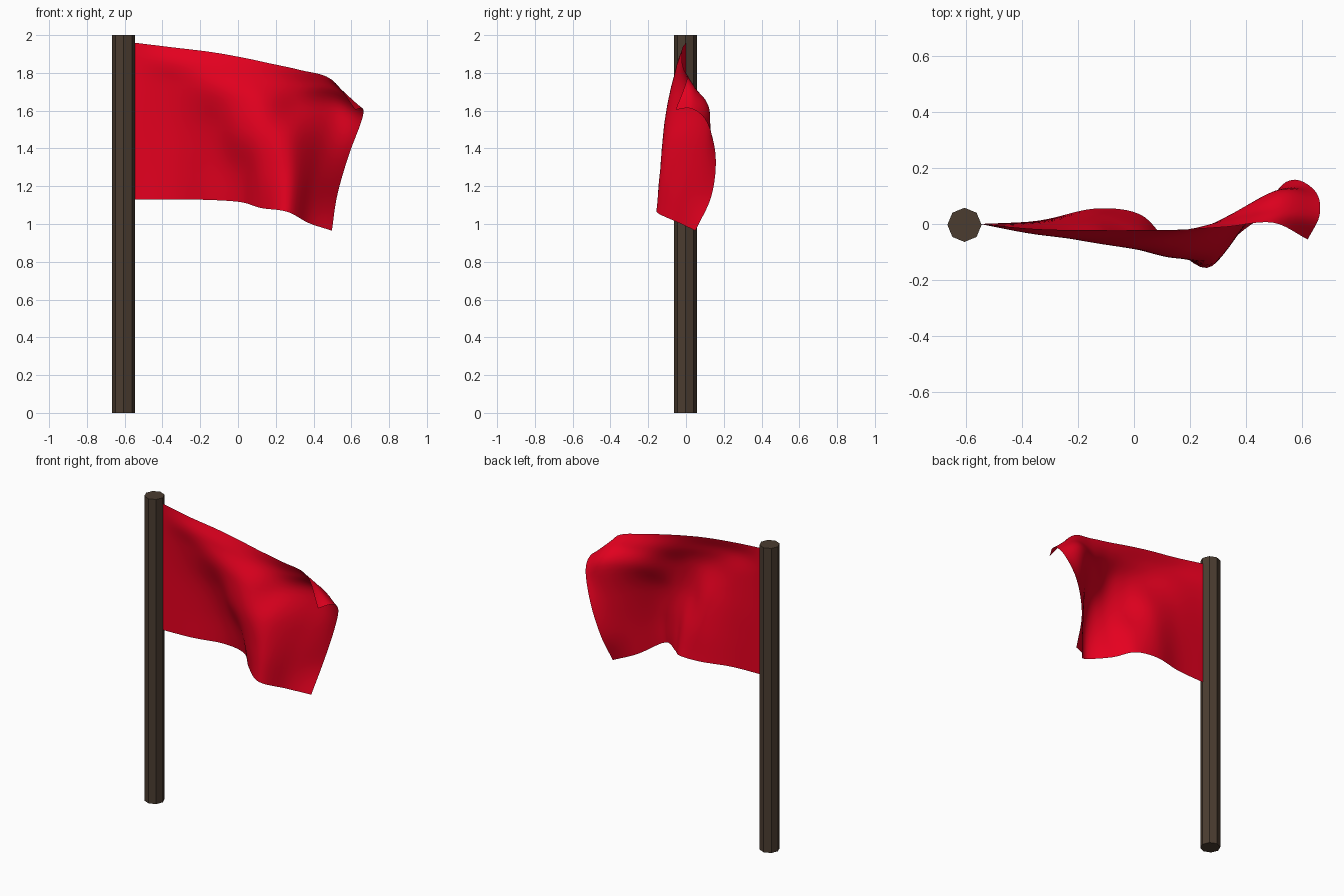
import bpy
from mathutils import Vector


def paint(obj, name, rgb):
    mat = bpy.data.materials.new(name)
    mat.diffuse_color = (*rgb, 1)
    obj.data.materials.append(mat)


def spline(pts, n):
    """Smooth curve through pts, n samples per span."""
    p = [2 * pts[0] - pts[1], *pts, 2 * pts[-1] - pts[-2]]
    out = []
    for i in range(1, len(p) - 2):
        a, b, c, d = p[i - 1:i + 3]
        for k in range(n):
            t = k / n
            out.append(0.5 * (2 * b + (c - a) * t + (2 * a - 5 * b + 4 * c - d) * t * t
                              + (3 * b - a - 3 * c + d) * t ** 3))
    return out + [pts[-1].copy()]


# Pole: plain octagonal post
bpy.ops.mesh.primitive_cylinder_add(vertices=8, radius=0.061, depth=2, location=(-0.605, -0.003, 1))
pole = bpy.context.object
pole.name = "pole"
paint(pole, "dark_wood", (0.07, 0.046, 0.03))

# Flag: fold lines from hoist to fly, each running top to bottom
folds = [
    [(-.55, 0, 1.96), (-.55, 0, 1.87), (-.55, 0, 1.75), (-.55, 0, 1.54), (-.55, 0, 1.34), (-.55, 0, 1.13)],
    [(-.345, -.018, 1.935), (-.345, -.038, 1.85), (-.345, -.02, 1.73), (-.345, .002, 1.53), (-.34, .01, 1.33), (-.34, .012, 1.13)],
    [(-.14, -.022, 1.91), (-.14, -.055, 1.82), (-.14, -.065, 1.70), (-.14, -.005, 1.51), (-.14, .035, 1.32), (-.14, .055, 1.127)],
    [(.03, -.022, 1.88), (.03, -.05, 1.79), (.02, -.09, 1.67), (.01, -.08, 1.48), (.015, -.01, 1.29), (.02, .035, 1.115)],
    [(.17, -.02, 1.85), (.17, -.03, 1.755), (.16, -.085, 1.63), (.15, -.122, 1.46), (.135, -.1, 1.265), (.12, -.06, 1.085)],
    [(.33, -.01, 1.815), (.33, .015, 1.73), (.32, .015, 1.615), (.29, -.09, 1.45), (.28, -.135, 1.25), (.26, -.157, 1.065)],
    [(.495, .005, 1.765), (.51, .05, 1.715), (.51, .12, 1.61), (.455, .07, 1.40), (.405, .005, 1.19), (.375, -.035, 1.005)],
    [(.62, -.055, 1.605), (.662, .03, 1.61), (.652, .11, 1.54), (.585, .157, 1.36), (.525, .135, 1.15), (.497, .05, .965)],
]
N = 6
columns = [spline([Vector(p) for p in f], N) for f in folds]
rows = [spline(list(r), N) for r in zip(*columns)]
w = len(rows[0])
verts = [p for r in rows for p in r]
faces = [(i * w + j, (i + 1) * w + j, (i + 1) * w + j + 1, i * w + j + 1)
         for i in range(len(rows) - 1) for j in range(w - 1)]
mesh = bpy.data.meshes.new("flag")
mesh.from_pydata(verts, [], faces)
mesh.shade_smooth()
flag = bpy.data.objects.new("flag", mesh)
bpy.context.collection.objects.link(flag)
paint(flag, "red_cloth", (0.8, 0.0, 0.014))
